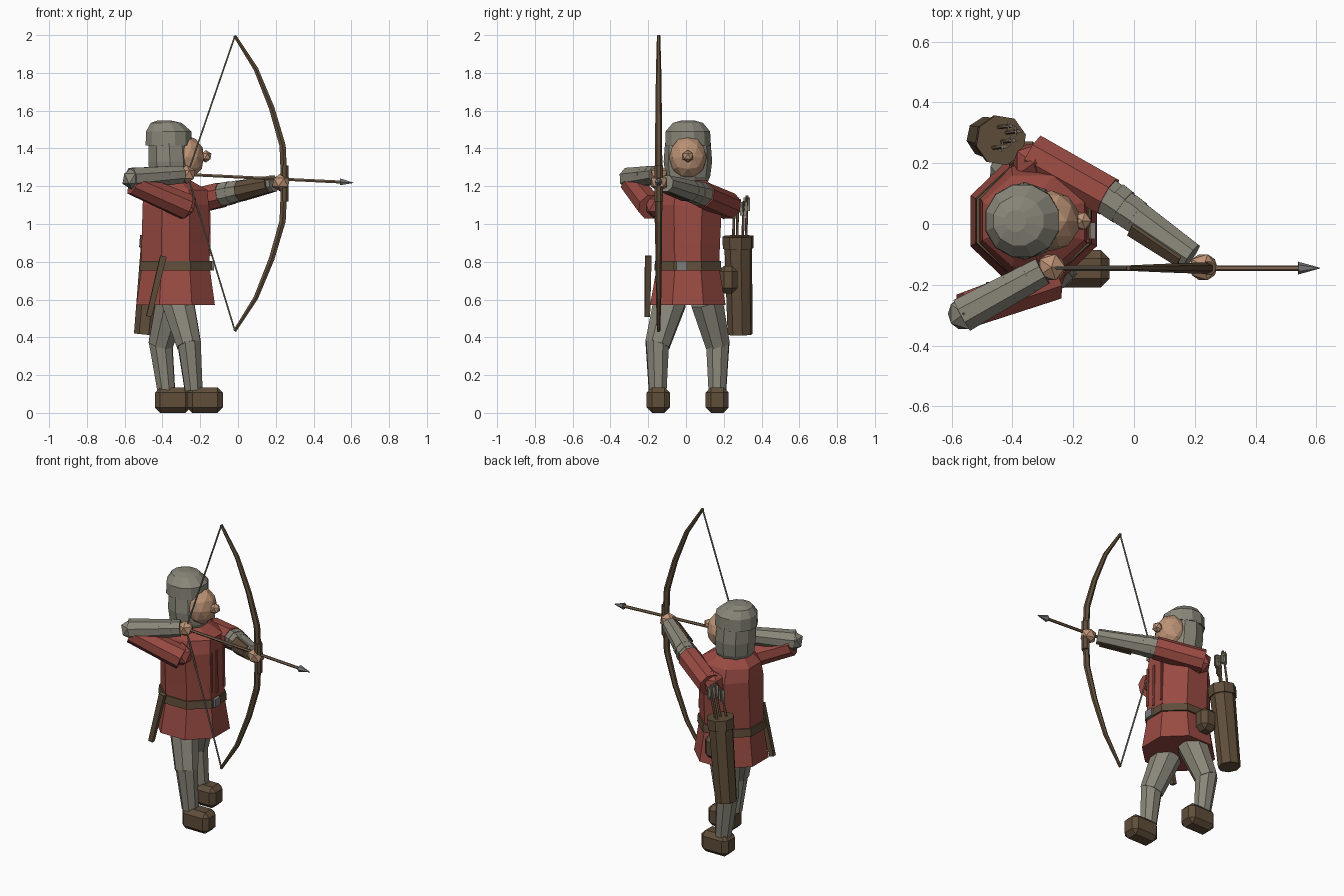
import bpy, bmesh, math
from mathutils import Vector, Matrix

if "Cube" in bpy.data.objects:
    bpy.data.objects.remove(bpy.data.objects["Cube"])


def mat(name, rgb):
    m = bpy.data.materials.new(name)
    m.diffuse_color = (*rgb, 1)
    m.use_nodes = True
    m.node_tree.nodes["Principled BSDF"].inputs["Base Color"].default_value = m.diffuse_color
    return m


RED = mat("red_cloth", (0.32, 0.07, 0.055))
BROWN = mat("brown_leather", (0.115, 0.075, 0.042))
WOOD = mat("light_wood", (0.22, 0.14, 0.085))
CLOTH = mat("grey_cloth", (0.25, 0.24, 0.19))
SKIN = mat("skin", (0.5, 0.29, 0.18))
STEEL = mat("steel", (0.2, 0.2, 0.2))


def finish(name, bm, m):
    bmesh.ops.recalc_face_normals(bm, faces=bm.faces)
    me = bpy.data.meshes.new(name)
    bm.to_mesh(me)
    bm.free()
    me.materials.append(m)
    ob = bpy.data.objects.new(name, me)
    bpy.context.collection.objects.link(ob)
    return ob


def limb(name, p, q, r1, r2, m, n=8):
    """Tapered prism from p to q."""
    p, q = Vector(p), Vector(q)
    d = q - p
    M = Matrix.Translation((p + q) / 2) @ d.to_track_quat('Z', 'Y').to_matrix().to_4x4()
    bm = bmesh.new()
    bmesh.ops.create_cone(bm, cap_ends=True, segments=n, radius1=r1, radius2=r2,
                          depth=d.length, matrix=M @ Matrix.Rotation(math.pi / n, 4, 'Z'))
    return finish(name, bm, m)


def loft(name, rings, m, n=8):
    """Stack of horizontal rings: (x, y, z, half_x, half_y)."""
    bm = bmesh.new()
    k = 1 / math.cos(math.pi / n)
    loops = []
    for x, y, z, a, b in rings:
        loops.append([bm.verts.new((x + a * k * math.cos((i + .5) * math.tau / n),
                                    y + b * k * math.sin((i + .5) * math.tau / n), z))
                      for i in range(n)])
    for lo, hi in zip(loops, loops[1:]):
        for i in range(n):
            j = (i + 1) % n
            bm.faces.new((lo[i], lo[j], hi[j], hi[i]))
    bm.faces.new(loops[0][::-1])
    bm.faces.new(loops[-1])
    return finish(name, bm, m)


def ball(name, c, r, m, sub=1):
    bm = bmesh.new()
    bmesh.ops.create_icosphere(bm, subdivisions=sub, radius=1,
                               matrix=Matrix.LocRotScale(Vector(c), None, Vector(r)))
    return finish(name, bm, m)


def box(name, c, s, m, bevel=0.0):
    bm = bmesh.new()
    bmesh.ops.create_cube(bm, size=1, matrix=Matrix.LocRotScale(Vector(c), None, Vector(s)))
    if bevel:
        bmesh.ops.bevel(bm, geom=bm.edges[:], offset=bevel, segments=1, affect='EDGES')
    return finish(name, bm, m)


# tunic, belt and buckle
CX, CY = -0.33, 0.01
loft("tunic", [(CX, CY, .57, .208, .2), (CX, CY, .77, .18, .165), (CX, CY, .9, .18, .17),
               (CX, CY, 1.1, .175, .18), (CX, CY, 1.18, .168, .15), (CX - .02, CY, 1.23, .1, .1)], RED)
loft("belt", [(CX, CY, .755, .192, .178), (CX, CY, .805, .188, .174)], BROWN)
box("buckle", (-.137, -.022, .78), (.02, .055, .05), STEEL)
for i, (y, lo, hi) in enumerate([(-.055, .85, 1.1), (.0, .83, 1.1), (.07, .84, 1.1)]):
    limb(f"tunic_fold_{i}", (-.153, y, lo), (-.153, y, hi), .012, .008, RED, 4)

# head, hood and cap
loft("hood", [(-.35, CY, 1.19, .085, .085), (-.355, CY, 1.25, .112, .112),
              (-.36, CY, 1.33, .115, .122), (-.365, CY, 1.43, .11, .115)], CLOTH, 10)
loft("cap", [(-.367, CY, 1.415, .122, .12), (-.367, CY, 1.49, .12, .118),
             (-.38, CY, 1.535, .082, .08), (-.39, CY, 1.548, .035, .035)], CLOTH, 12)
ball("face", (-.272, CY, 1.352), (.095, .1, .115), SKIN, 2)
ball("nose", (-.17, CY, 1.358), (.033, .033, .033), SKIN)

# legs and boots: near leg forward, far leg back
for side, hip, knee, ankle, foot in [
        ("front", (-.32, -.085, .59), (-.26, -.152, .36), (-.235, -.15, .12), (-.175, -.147, .0675)),
        ("rear", (-.35, .11, .59), (-.41, .168, .36), (-.38, .166, .12), (-.345, .165, .0675))]:
    limb(side + "_thigh", hip, knee, .092, .07, CLOTH)
    limb(side + "_shin", (knee[0], knee[1], .38), ankle, .066, .05, CLOTH)
    box(side + "_boot", foot, (.19, .122, .135), BROWN, .028)

# arm holding the bow
shoulder, elbow, wrist = (-.335, .23, 1.095), (-.085, .09, 1.155), (.19, -.105, 1.215)
ball("bow_shoulder", (-.33, .2, 1.1), (.075, .075, .075), RED)
limb("bow_sleeve", shoulder, elbow, .072, .07, RED)
limb("bow_forearm", (-.11, .105, 1.15), wrist, .066, .046, CLOTH)
e, w = Vector(elbow), Vector(wrist)
for i, t in enumerate((.06, .22)):
    limb(f"sleeve_ring_{i}", e.lerp(w, t), e.lerp(w, t + .12), .068 - t * .03, .066 - t * .03, CLOTH)
off = Vector((-.008, -.012, -.004))
limb("bracer", e.lerp(w, .38) + off, e.lerp(w, .94) + off, .058, .046, BROWN)
ball("bow_hand", (.228, -.142, 1.22), (.052, .05, .05), SKIN)

# arm drawing the string
ball("draw_shoulder", (-.29, -.16, 1.1), (.075, .07, .075), RED)
limb("draw_sleeve", (-.27, -.185, 1.09), (-.555, -.285, 1.215), .072, .064, RED)
ball("draw_elbow", (-.56, -.295, 1.24), (.058, .06, .06), CLOTH)
limb("draw_forearm", (-.565, -.3, 1.24), (-.3, -.155, 1.262), .062, .05, CLOTH)
for i, t in enumerate((.45, .68)):
    a, b = Vector((-.565, -.3, 1.24)), Vector((-.3, -.155, 1.262))
    limb(f"draw_ring_{i}", a.lerp(b, t), a.lerp(b, t + .15), .061 - t * .01, .06 - t * .01, CLOTH)
ball("draw_hand", (-.272, -.142, 1.262), (.052, .05, .05), SKIN)

# bow: tapered arc, grip and string
BY, BZ = -.145, 1.215
half = [(.245, .0, 1.0), (.236, .2, .95), (.178, .4, .85), (.095, .605, .7), (-.018, .782, .45)]
path = [(x, -z, r) for x, z, r in half[:0:-1]] + half
cu = bpy.data.curves.new("bow", 'CURVE')
cu.dimensions = '3D'
cu.bevel_depth = .02
cu.bevel_resolution = 1
cu.use_fill_caps = True
sp = cu.splines.new('POLY')
sp.points.add(len(path) - 1)
for pt, (x, z, r) in zip(sp.points, path):
    pt.co = (x, BY, BZ + z, 1)
    pt.radius = r
cu.materials.append(BROWN)
bow = bpy.data.objects.new("bow", cu)
bpy.context.collection.objects.link(bow)
bpy.context.view_layer.objects.active = bow
bow.select_set(True)
bpy.ops.object.convert(target='MESH')
for f in bow.data.polygons:
    f.use_smooth = False
limb("bow_grip", (.246, BY, 1.12), (.246, BY, 1.31), .024, .024, BROWN)
nock = (-.268, BY, 1.262)
for s in (-1, 1):
    limb("string_upper" if s > 0 else "string_lower", (-.018, BY, BZ + s * .775), nock, .005, .005, CLOTH, 6)

# nocked arrow
limb("arrow_shaft", nock, (.55, BY, 1.222), .009, .009, WOOD, 6)
limb("arrow_head", (.54, BY, 1.223), (.612, BY, 1.218), .021, .001, STEEL, 6)

# quiver with rim and spare arrows
limb("quiver", (-.485, .286, .415), (-.438, .276, .92), .067, .075, BROWN)
limb("quiver_rim", (-.443, .276, .87), (-.437, .275, .935), .083, .084, BROWN)
for i, (dx, y, top) in enumerate([(-.03, .25, 1.1), (.0, .27, 1.14), (.015, .3, 1.12),
                                  (-.01, .318, 1.15)]):
    a, b = Vector((-.44 + dx, y, .9)), Vector((-.395 + dx, y + .005, top))
    limb(f"spare_arrow_{i}", a, b, .007, .007, WOOD, 6)
    c = a.lerp(b, .82)
    box(f"fletching_x_{i}", c, (.042, .005, .07), CLOTH)
    box(f"fletching_y_{i}", c, (.005, .034, .07), CLOTH)

# belt pouch and dagger sheath
box("pouch", (-.36, .222, .705), (.11, .1, .145), BROWN, .028)
limb("dagger_sheath", (-.395, -.2, .83), (-.472, -.205, .51), .024, .02, BROWN, 4)
